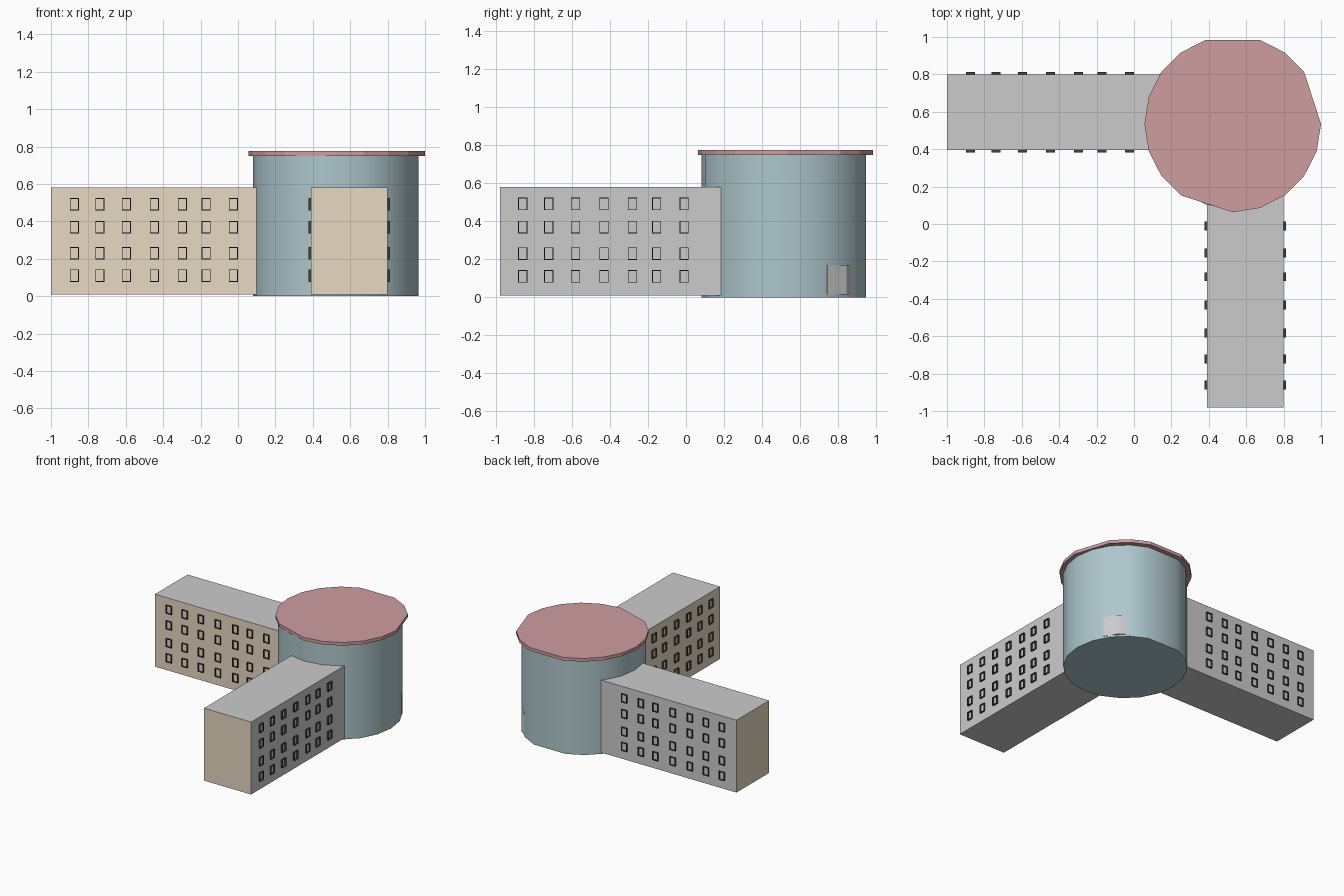
import bpy
from math import cos, sin, radians

if "Cube" in bpy.data.objects:
    bpy.data.objects.remove(bpy.data.objects["Cube"])


def material(name, rgb):
    m = bpy.data.materials.new(name)
    m.diffuse_color = (*rgb, 1)
    m.use_nodes = True
    m.node_tree.nodes["Principled BSDF"].inputs["Base Color"].default_value = m.diffuse_color
    return m


TAN = material("tan_wall", (0.80, 0.69, 0.54))
TEAL = material("teal_wall", (0.42, 0.57, 0.60))
ROSE = material("rose_roof", (0.62, 0.34, 0.35))
DARK = material("dark_frame", (0.05, 0.05, 0.05))


def add_mesh(name, verts, faces, mats=()):
    mesh = bpy.data.meshes.new(name)
    mesh.from_pydata(verts, [], faces)
    for m in mats:
        mesh.materials.append(m)
    mesh.update()
    ob = bpy.data.objects.new(name, mesh)
    bpy.context.collection.objects.link(ob)
    return ob


def prism(name, outline, z0, z1, mats=()):
    """Extrude a counter-clockwise outline from z0 to z1."""
    n = len(outline)
    verts = [(x, y, z) for z in (z0, z1) for x, y in outline]
    faces = [tuple(reversed(range(n))), tuple(range(n, 2 * n))]
    faces += [(i, (i + 1) % n, (i + 1) % n + n, i + n) for i in range(n)]
    return add_mesh(name, verts, faces, mats)


def ring(cx, cy, r, dropped):
    """Twenty-sided outline with a few corners left out."""
    return [(cx + r * cos(radians(a)), cy + r * sin(radians(a)))
            for a in range(0, 360, 18) if a not in dropped]


# Round tower, smooth around its side
tower = prism("round_tower", ring(0.5225, 0.525, 0.4435, (90,)), 0, 0.75, [TEAL])
bpy.context.view_layer.objects.active = tower
tower.select_set(True)
bpy.ops.object.shade_smooth_by_angle(angle=radians(30))

# Overhanging faceted roof disc
prism("tower_roof", ring(0.528, 0.535, 0.472, (18, 90, 252)), 0.75, 0.775, [ROSE])

# Entrance block on the back right of the tower
prism("entrance", [(0.65, 0.70), (0.80, 0.66), (0.908, 0.745),
                   (0.842, 0.845), (0.705, 0.922)], 0.015, 0.17)


def wing(name, x0, x1, y0, y1):
    """Grey block whose -x and -y walls are tan."""
    ob = prism(name, [(x0, y0), (x1, y0), (x1, y1), (x0, y1)], 0.01, 0.58, [None, TAN])
    for p in ob.data.polygons:
        p.material_index = int(p.normal.x < -0.5 or p.normal.y < -0.5)


wing("west_wing", -1.0, 0.2, 0.395, 0.80)
wing("south_wing", 0.39, 0.80, -0.98, 0.2)

# Window frames: thin hollow rectangles standing out from the walls
COLUMNS = (-0.87, -0.733, -0.592, -0.442, -0.292, -0.165, -0.02)
ROWS = (0.11, 0.23, 0.369, 0.492)
W, H, T, D = 0.024, 0.033, 0.004, 0.012


def windows(name, along_x, wall, out, shift):
    verts, faces = [], []
    for u in COLUMNS:
        for z in ROWS:
            b = len(verts)
            for d in (-0.002, D):
                for t in (0, T):
                    for su, sz in ((-1, -1), (1, -1), (1, 1), (-1, 1)):
                        a, c = u + shift + su * (W - t), wall + out * d
                        verts.append((a, c, z + sz * (H - t)) if along_x
                                     else (c, a, z + sz * (H - t)))
            for i in range(4):
                j = (i + 1) % 4
                for p, q in ((0, 8), (8, 12), (12, 4), (4, 0)):
                    f = (b + p + i, b + p + j, b + q + j, b + q + i)
                    # keep normals outward for either wall direction
                    faces.append(f if along_x == (out < 0) else f[::-1])
    add_mesh(name, verts, faces, [DARK])


windows("west_wing_front_windows", True, 0.395, -1, -0.005)
windows("west_wing_back_windows", True, 0.80, 1, -0.005)
windows("south_wing_left_windows", False, 0.39, -1, 0.01)
windows("south_wing_right_windows", False, 0.80, 1, 0.01)
